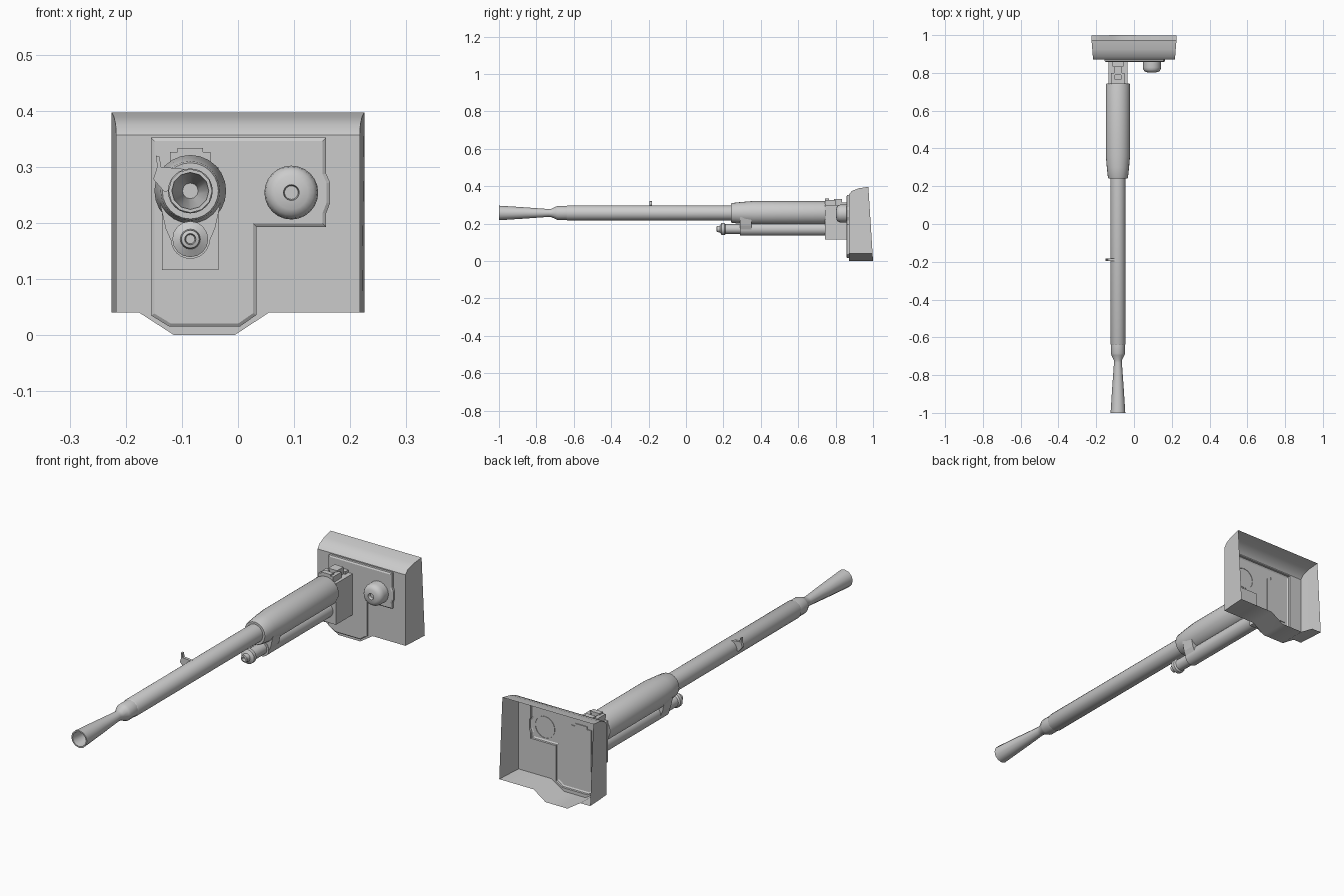
import bpy, bmesh, math
from mathutils import Vector

if "Cube" in bpy.data.objects:
    bpy.data.objects.remove(bpy.data.objects["Cube"])

grey = bpy.data.materials.new("light_grey")
grey.diffuse_color = (0.6, 0.6, 0.6, 1)
grey.use_nodes = True
grey.node_tree.nodes["Principled BSDF"].inputs["Base Color"].default_value = grey.diffuse_color
AX, AZ = -0.085, 0.257      # barrel axis
TZ = 0.171                  # lower tube axis


def finish(name, bm, smooth=False):
    me = bpy.data.meshes.new(name)
    bm.to_mesh(me)
    bm.free()
    me.materials.append(grey)
    ob = bpy.data.objects.new(name, me)
    bpy.context.collection.objects.link(ob)
    if smooth:
        bpy.ops.object.select_all(action='DESELECT')
        ob.select_set(True)
        bpy.context.view_layer.objects.active = ob
        bpy.ops.object.shade_smooth_by_angle(angle=math.radians(35))
    return ob


def lathe(name, profile, x, z, n=24):
    """Revolve (radius, y) points around an axis along y."""
    bm = bmesh.new()
    rings = []
    for r, y in profile:
        if r == 0:
            rings.append([bm.verts.new((x, y, z))] * n)
        else:
            rings.append([bm.verts.new((x + r * math.cos(2 * math.pi * i / n), y,
                                        z + r * math.sin(2 * math.pi * i / n))) for i in range(n)])
    for a, b in zip(rings, rings[1:]):
        for i in range(n):
            j = (i + 1) % n
            bm.faces.new(list(dict.fromkeys((a[i], a[j], b[j], b[i]))))
    bmesh.ops.recalc_face_normals(bm, faces=bm.faces)
    return finish(name, bm, True)


def prism(name, outline, y0, y1):
    """Extrude an (x, z) outline from y0 to y1."""
    bm = bmesh.new()
    f = bm.faces.new([bm.verts.new((x, y0, z)) for x, z in outline])
    ext = bmesh.ops.extrude_face_region(bm, geom=[f], use_keep_orig=True)
    verts = [g for g in ext["geom"] if isinstance(g, bmesh.types.BMVert)]
    bmesh.ops.translate(bm, verts=verts, vec=(0, y1 - y0, 0))
    bmesh.ops.recalc_face_normals(bm, faces=bm.faces)
    return finish(name, bm)


def box(name, x0, x1, y0, y1, z0, z1):
    return prism(name, [(x0, z0), (x1, z0), (x1, z1), (x0, z1)], y0, y1)


# Shield: thin open-backed shell with an L-shaped opening in its front
PANEL = [(-0.155, 0.035), (-0.122, 0.015), (0.003, 0.015), (0.033, 0.036), (0.033, 0.193),
         (0.157, 0.193), (0.157, 0.217), (0.164, 0.235), (0.164, 0.272), (0.157, 0.288),
         (0.157, 0.352), (-0.155, 0.352)]
FRONT = 0.872


def shield_loop(bm, hx, top, y, slant=0.0):
    pts = [(-hx, 0.04), (-0.176, 0.04), (-0.114, 0), (-0.006, 0), (0.055, 0.04),
           (hx, 0.04), (hx, top), (-hx, top)]
    return [bm.verts.new((x, y - slant * z / 0.397, z)) for x, z in pts]


bm = bmesh.new()
loops = [shield_loop(bm, 0.217, 0.357, FRONT), shield_loop(bm, 0.218, 0.375, 0.887),
         shield_loop(bm, 0.221, 0.389, 0.925), shield_loop(bm, 0.225, 0.397, 1.0, 0.025)]
for a, b in zip(loops, loops[1:]):
    for i in range(8):
        j = (i + 1) % 8
        bm.faces.new((a[i], a[j], b[j], b[i]))
hole = [bm.verts.new((x, FRONT, z)) for x, z in PANEL]
edges = [bm.edges.get((loops[0][i - 1], loops[0][i])) for i in range(8)]
edges += [bm.edges.new((hole[i - 1], hole[i])) for i in range(len(hole))]
bmesh.ops.triangle_fill(bm, edges=edges, use_beauty=True, normal=(0, -1, 0))
bm.normal_update()
for f in bm.faces:          # outside faces point away from the shell's middle
    if f.normal.dot(f.calc_center_median() - Vector((0, 0.95, 0.2))) < 0:
        f.normal_flip()
finish("shield", bm, True)

# Raised panel filling the opening, with a bevelled rim
bm = bmesh.new()
face = bm.faces.new([bm.verts.new((x, 0.862, z)) for x, z in PANEL])
back = [bm.verts.new((x, FRONT, z)) for x, z in PANEL]
front = list(face.verts)
for i in range(len(back)):
    bm.faces.new((front[i], front[i - 1], back[i - 1], back[i]))
bm.normal_update()
if face.normal.y > 0:
    face.normal_flip()
bmesh.ops.inset_region(bm, faces=[face], thickness=0.006, depth=0.004, use_even_offset=True)
bmesh.ops.recalc_face_normals(bm, faces=bm.faces)
bm.normal_update()
if face.normal.y > 0:
    bmesh.ops.reverse_faces(bm, faces=bm.faces)
finish("raised_panel", bm)

# Round knob with a small socket
lathe("round_knob", [(0.048, 0.86), (0.048, 0.83), (0.046, 0.818), (0.040, 0.809), (0.030, 0.804),
                     (0.014, 0.802), (0.012, 0.816), (0, 0.816)], 0.095, 0.254)

# Flared muzzle with a hollow mouth
lathe("muzzle", [(0, -0.80), (0.014, -0.80), (0.033, -1.0), (0.039, -1.0), (0.030, -0.86),
                 (0.021, -0.735), (0.022, -0.72), (0.034, -0.695), (0.038, -0.685),
                 (0.038, -0.635), (0, -0.635)], AX, AZ, 12)

# Barrel and sleeve
lathe("barrel", [(0, -0.64), (0.037, -0.64), (0.040, -0.634), (0.040, 0.26), (0, 0.26)], AX, AZ)
lathe("sleeve", [(0, 0.24), (0.050, 0.24), (0.053, 0.246), (0.059, 0.30), (0.064, 0.36),
                 (0.064, 0.735), (0.061, 0.745), (0, 0.745)], AX, AZ)

# Lower tube with a stepped nozzle
lathe("lower_tube", [(0, 0.288), (0.035, 0.288), (0.035, 0.75), (0, 0.75)], AX, TZ)
lathe("tube_nozzle", [(0, 0.175), (0.008, 0.175), (0.010, 0.163), (0.016, 0.165), (0.018, 0.182),
                      (0.032, 0.190), (0.032, 0.206), (0.026, 0.212), (0.026, 0.29)], AX, TZ, 16)

# Yoke joining the tube to the sleeve
prism("yoke", [(AX - 0.030, 0.158), (AX + 0.030, 0.158), (AX + 0.044, 0.190), (AX + 0.054, 0.235),
               (AX - 0.054, 0.235), (AX - 0.044, 0.190)], 0.29, 0.35)

# Mount block behind the sleeve with brackets on top
box("mount_block", -0.135, -0.035, 0.742, 0.862, 0.116, 0.30)
for side in (-1, 1):
    c = AX + side * 0.026
    box("bracket_cheek", c - 0.010, c + 0.010, 0.742, 0.80, 0.29, 0.326)
box("latch", AX - 0.023, AX + 0.023, 0.742, 0.765, 0.29, 0.333)
box("rear_link", AX - 0.022, AX + 0.022, 0.79, 0.835, 0.29, 0.332)
box("link_bar", AX - 0.030, AX + 0.030, 0.835, 0.862, 0.29, 0.312)

# Small hooked fin on the barrel
prism("barrel_hook", [(-0.146, 0.32), (-0.140, 0.318), (-0.137, 0.300), (-0.096, 0.296),
                      (-0.110, 0.262), (-0.131, 0.255), (-0.151, 0.278), (-0.144, 0.300)],
      -0.195, -0.182)
